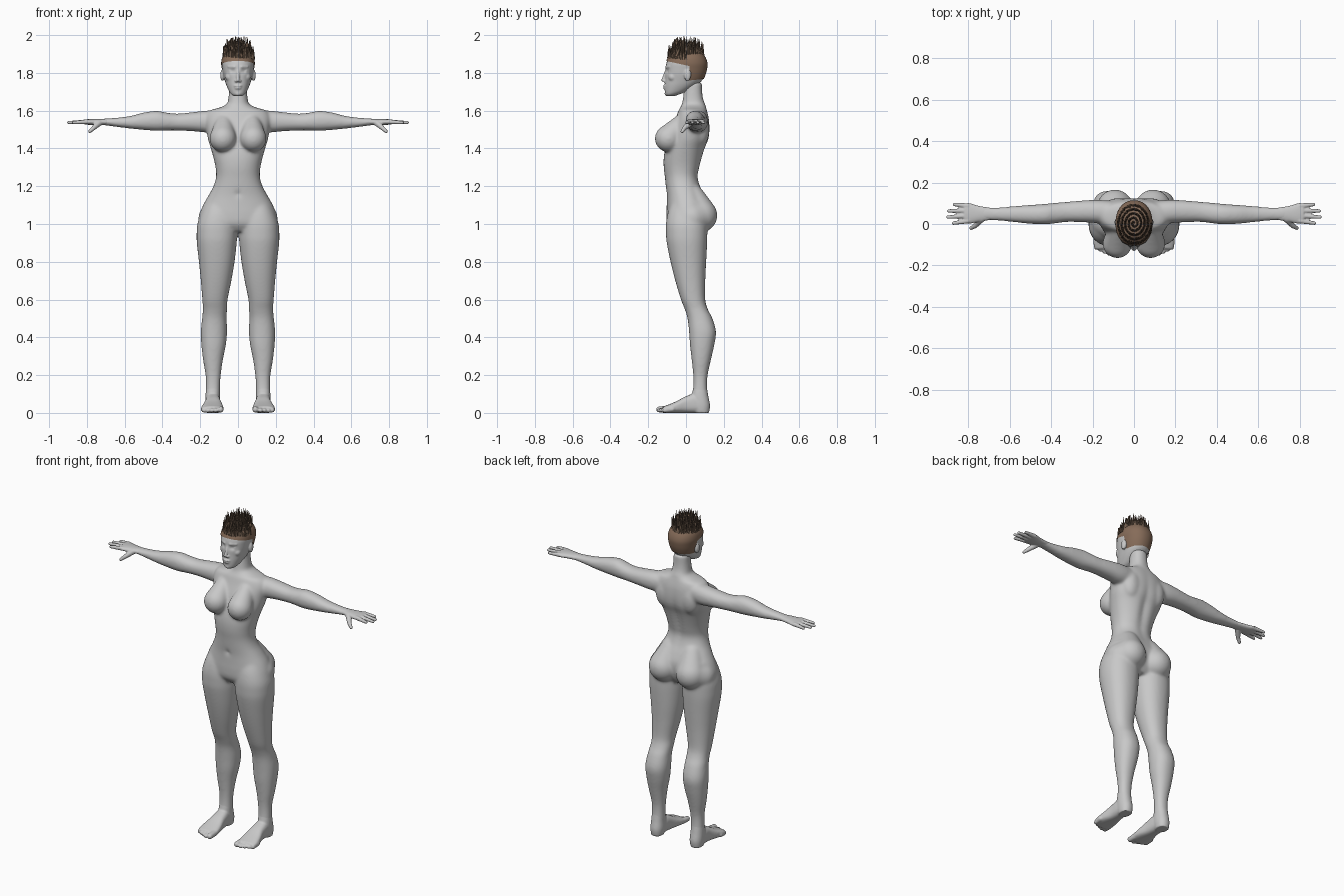
import bpy, bmesh, math, random
from mathutils import Matrix, Vector

random.seed(4)
cube = bpy.data.objects.get("Cube")
if cube:
    bpy.data.objects.remove(cube, do_unlink=True)


def material(name, rgb):
    mat = bpy.data.materials.new(name)
    mat.use_nodes = True
    mat.diffuse_color = (*rgb, 1)
    mat.node_tree.nodes["Principled BSDF"].inputs["Base Color"].default_value = (*rgb, 1)
    return mat


grey = material("grey skin", (.58, .58, .58))
brown = material("brown scalp", (.24, .15, .1))
dark = material("dark brown hair", (.13, .088, .06))


def finish(bm, name, *mats):
    bmesh.ops.recalc_face_normals(bm, faces=bm.faces[:])
    mesh = bpy.data.meshes.new(name)
    bm.to_mesh(mesh)
    bm.free()
    for mat in mats:
        mesh.materials.append(mat)
    obj = bpy.data.objects.new(name, mesh)
    bpy.context.collection.objects.link(obj)
    return obj


def fused(bm, name, voxel, rounds):
    """Merge overlapping parts into one smooth skin."""
    obj = finish(bm, name, grey)
    remesh = obj.modifiers.new("fuse", "REMESH")
    remesh.mode = "VOXEL"
    remesh.voxel_size = voxel
    remesh.use_smooth_shade = True
    soften = obj.modifiers.new("soften", "SMOOTH")
    soften.factor = .5
    soften.iterations = rounds


def spline(rows, steps=6):
    """Smoothly interpolate between cross-section rows."""
    out = []
    for i in range(len(rows) - 1):
        a, b, c, d = (rows[max(0, min(len(rows) - 1, i + k))] for k in (-1, 0, 1, 2))
        for s in range(steps):
            t = s / steps
            out.append([q + t * (r - p + t * (2*p - 5*q + 4*r - s_ + t * (3*q - p - 3*r + s_))) / 2
                        for p, q, r, s_ in zip(a, b, c, d)])
    return out + [list(rows[-1])]


def loft(bm, rows, axis, side=1, power=2.2, sides=48):
    """Rows: position on axis, then low/high of the two other axes."""
    rings = []
    for t, a0, a1, b0, b1 in spline(rows):
        ring = []
        for k in range(sides):
            ang = math.tau * k / sides
            ca, sa = math.cos(ang), math.sin(ang)
            a = (a0 + a1) / 2 + (a1 - a0) / 2 * math.copysign(abs(ca) ** (2 / power), ca)
            b = (b0 + b1) / 2 + (b1 - b0) / 2 * math.copysign(abs(sa) ** (2 / power), sa)
            x, y, z = {"x": (t, a, b), "y": (a, t, b), "z": (a, b, t)}[axis]
            ring.append(bm.verts.new((x * side, y, z)))
        rings.append(ring)
    for lo, hi in zip(rings, rings[1:]):
        for k in range(sides):
            j = (k + 1) % sides
            bm.faces.new((lo[k], lo[j], hi[j], hi[k]))
    bm.faces.new(rings[0])
    bm.faces.new(rings[-1])


def blob(bm, centre, radii):
    m = Matrix.Translation(centre) @ Matrix.Diagonal((*radii, 1))
    bmesh.ops.create_uvsphere(bm, u_segments=32, v_segments=20, radius=1, matrix=m)


def capsule(bm, p, q, r0, r1):
    """Rounded, tapered limb: the hull of two balls."""
    part = bmesh.new()
    blob(part, p, (r0,) * 3)
    blob(part, q, (r1,) * 3)
    hull = bmesh.ops.convex_hull(part, input=part.verts[:])
    spare = {v for v in hull["geom_interior"] if isinstance(v, bmesh.types.BMVert)}
    bmesh.ops.delete(part, geom=list(spare), context="VERTS")
    tmp = bpy.data.meshes.new("part")
    part.to_mesh(tmp)
    part.free()
    bm.from_mesh(tmp)
    bpy.data.meshes.remove(tmp)


def dent(bm, centre, radii, push):
    """Soft dent along y."""
    for v in bm.verts:
        d = sum(((v.co[i] - centre[i]) / radii[i]) ** 2 for i in range(3))
        v.co.y += push * math.exp(-d)


def symmetric(rows):
    return [(z, -w, w, f, b) for z, w, f, b in rows]


# Cross-sections
torso = symmetric([
    (1.75, .046, -.01, .085), (1.7, .048, -.012, .086), (1.66, .052, -.017, .092), (1.635, .06, -.022, .102),
    (1.617, .095, -.03, .107), (1.6, .15, -.04, .112), (1.56, .174, -.055, .122), (1.5, .167, -.08, .127),
    (1.45, .159, -.095, .122), (1.4, .144, -.11, .103), (1.35, .13, -.118, .088), (1.3, .119, -.118, .075),
    (1.25, .116, -.112, .065), (1.2, .13, -.107, .077), (1.15, .157, -.102, .1), (1.1, .185, -.102, .118),
    (1.05, .203, -.103, .118), (1, .208, -.098, .105), (.96, .18, -.07, .08)])
head = symmetric([
    (1.677, .02, -.1, -.06), (1.685, .034, -.109, -.04), (1.7, .046, -.112, 0), (1.73, .06, -.113, .05),
    (1.76, .07, -.111, .085), (1.79, .078, -.11, .1), (1.82, .083, -.108, .108), (1.85, .086, -.104, .11),
    (1.88, .08, -.092, .1), (1.905, .062, -.066, .08), (1.918, .036, -.035, .045), (1.922, .01, -.01, .015)])
arm = [
    (.1, 0, .11, 1.488, 1.602), (.17, .004, .116, 1.485, 1.6), (.24, .008, .114, 1.491, 1.592),
    (.32, .01, .107, 1.495, 1.584), (.38, .003, .102, 1.495, 1.59), (.43, -.002, .097, 1.493, 1.599),
    (.5, .001, .092, 1.498, 1.59), (.57, .008, .087, 1.505, 1.572), (.65, .016, .08, 1.515, 1.562),
    (.71, .018, .08, 1.523, 1.558), (.74, .016, .082, 1.523, 1.557)]
hand = [
    (.69, .02, .078, 1.525, 1.556), (.75, .01, .088, 1.524, 1.556), (.79, .002, .1, 1.525, 1.555),
    (.818, .005, .099, 1.529, 1.553)]
leg = [
    (1.12, .02, .17, -.075, .1), (1.06, .01, .196, -.096, .11), (1, .004, .215, -.106, .113),
    (.95, .004, .219, -.106, .113), (.9, .007, .218, -.102, .112), (.8, .018, .207, -.082, .107),
    (.7, .035, .197, -.057, .102), (.6, .055, .189, -.027, .102), (.55, .058, .186, -.007, .115),
    (.5, .06, .19, .008, .14), (.43, .058, .197, .016, .159), (.36, .064, .194, .021, .15),
    (.28, .08, .185, .03, .132), (.2, .091, .172, .038, .115), (.14, .095, .17, .038, .112),
    (.08, .095, .172, .03, .118)]
ankle = [
    (.17, .098, .166, .042, .108), (.14, .097, .168, .04, .11), (.09, .096, .172, .03, .118),
    (.04, .094, .173, .03, .127), (0, .1, .168, .045, .122)]
foot = [
    (.1, .1, .168, 0, .06), (.05, .095, .172, 0, .1), (0, .09, .175, 0, .088), (-.05, .08, .188, 0, .062),
    (-.09, .076, .195, 0, .045), (-.12, .08, .19, 0, .034)]

# Body
bm = bmesh.new()
loft(bm, torso, "z")
for s in (1, -1):
    loft(bm, arm, "x", s)
    loft(bm, leg, "z", s)
    # Chest, hips, shoulder blades and knees
    capsule(bm, (.075 * s, -.025, 1.535), (.08 * s, -.094, 1.452), .045, .071)
    capsule(bm, (.07 * s, .035, 1.15), (.092 * s, .078, 1.045), .06, .088)
    capsule(bm, (.092 * s, .078, 1.045), (.125 * s, .03, 1.03), .086, .085)
    blob(bm, (.085 * s, .076, 1.5), (.06, .048, .09))
    blob(bm, (.125 * s, .027, .575), (.036, .04, .045))
dent(bm, (0, -.11, 1.16), (.01, .05, .014), .01)
dent(bm, (0, .1, 1.36), (.024, .07, .16), -.014)
fused(bm, "body", .006, 26)

# Hands
bm = bmesh.new()
for s in (1, -1):
    loft(bm, hand, "x", s)
    for base, tip, reach in ((.015, .004, .87), (.04, .033, .897), (.064, .063, .893), (.087, .094, .866)):
        capsule(bm, (.8 * s, base, 1.541), (reach * s, tip, 1.537), .0125, .0085)
    capsule(bm, (.735 * s, .025, 1.535), (.765 * s, -.008, 1.508), .017, .012)
    capsule(bm, (.765 * s, -.008, 1.508), (.785 * s, -.02, 1.49), .012, .009)
fused(bm, "hands", .004, 4)

# Feet
bm = bmesh.new()
for s in (1, -1):
    loft(bm, ankle, "z", s)
    loft(bm, foot, "y", s, 2.7)
    capsule(bm, (.094 * s, -.1, .02), (.092 * s, -.142, .018), .018, .016)
    for k in range(4):
        x = .119 + .021 * k
        capsule(bm, (x * s, -.09 + .006 * k, .02), (x * s, -.144 + .01 * k, .013), .015, .011)
fused(bm, "feet", .005, 5)

# Head
bm = bmesh.new()
loft(bm, head, "z")
for s in (1, -1):
    # Ears, brows, eyes, nostrils and cheeks
    blob(bm, (.083 * s, .008, 1.787), (.011, .018, .031))
    capsule(bm, (.018 * s, -.102, 1.831), (.05 * s, -.087, 1.833), .008, .006)
    blob(bm, (.034 * s, -.091, 1.809), (.015, .012, .009))
    blob(bm, (.01 * s, -.114, 1.757), (.008, .01, .007))
    blob(bm, (.043 * s, -.07, 1.778), (.024, .024, .024))
# Nose, lips and chin
capsule(bm, (0, -.103, 1.815), (0, -.122, 1.762), .007, .009)
blob(bm, (0, -.112, 1.731), (.022, .01, .006))
blob(bm, (0, -.11, 1.719), (.019, .011, .006))
blob(bm, (0, -.1, 1.69), (.018, .014, .013))
for s in (1, -1):
    dent(bm, (.033 * s, -.1, 1.81), (.016, .04, .011), .01)
fused(bm, "head", .004, 7)

# Scalp: thin shell over the skull, cut along the hairline
bm = bmesh.new()
loft(bm, head, "z")
centre = Vector((0, .005, 1.8))
for v in bm.verts:
    v.co = centre + (v.co - centre) * 1.035
EAR = .018
for point, normal in (((0, 0, 1.84), (0, .22, 1)), ((0, EAR, 0), (0, 1, 0)), ((0, EAR, 1.76), (0, -.1, 1))):
    bmesh.ops.bisect_plane(bm, geom=bm.verts[:] + bm.edges[:] + bm.faces[:], plane_co=point, plane_no=normal)
below = []
for f in bm.faces:
    c = f.calc_center_median()
    line = 1.84 - .22 * c.y if c.y < EAR else 1.76 + .1 * (c.y - EAR)
    if c.z < line:
        below.append(f)
bmesh.ops.delete(bm, geom=below, context="FACES")
scalp = finish(bm, "scalp", brown)
scalp.data.shade_smooth()

# Hair: upright spikes planted in a spiral row, with scalp showing between turns
bm = bmesh.new()
count = 330
for i in range(count):
    u = (i + .5) / count
    rad = math.sqrt(u)
    ang = rad * math.tau * 5
    base = Vector((.085 * rad * math.cos(ang), .004 + .103 * rad * math.sin(ang), 1.918 - .048 * u ** 2))
    tip = Vector((base.x * .95 + random.uniform(-.006, .006), base.y * .95 + random.uniform(-.006, .006),
                  1.985 - .055 * u ** 2 + random.uniform(-.04, .013)))
    line = tip - base
    m = Matrix.Translation((base + tip) / 2) @ line.to_track_quat("Z", "Y").to_matrix().to_4x4()
    first = len(bm.faces)
    bmesh.ops.create_cone(bm, cap_ends=True, segments=5, radius1=.0065, radius2=.0004, depth=line.length, matrix=m)
    bm.faces.ensure_lookup_table()
    for f in bm.faces[first:]:
        f.material_index = int(i % 3 == 0)
finish(bm, "hair_spikes", dark, brown)
